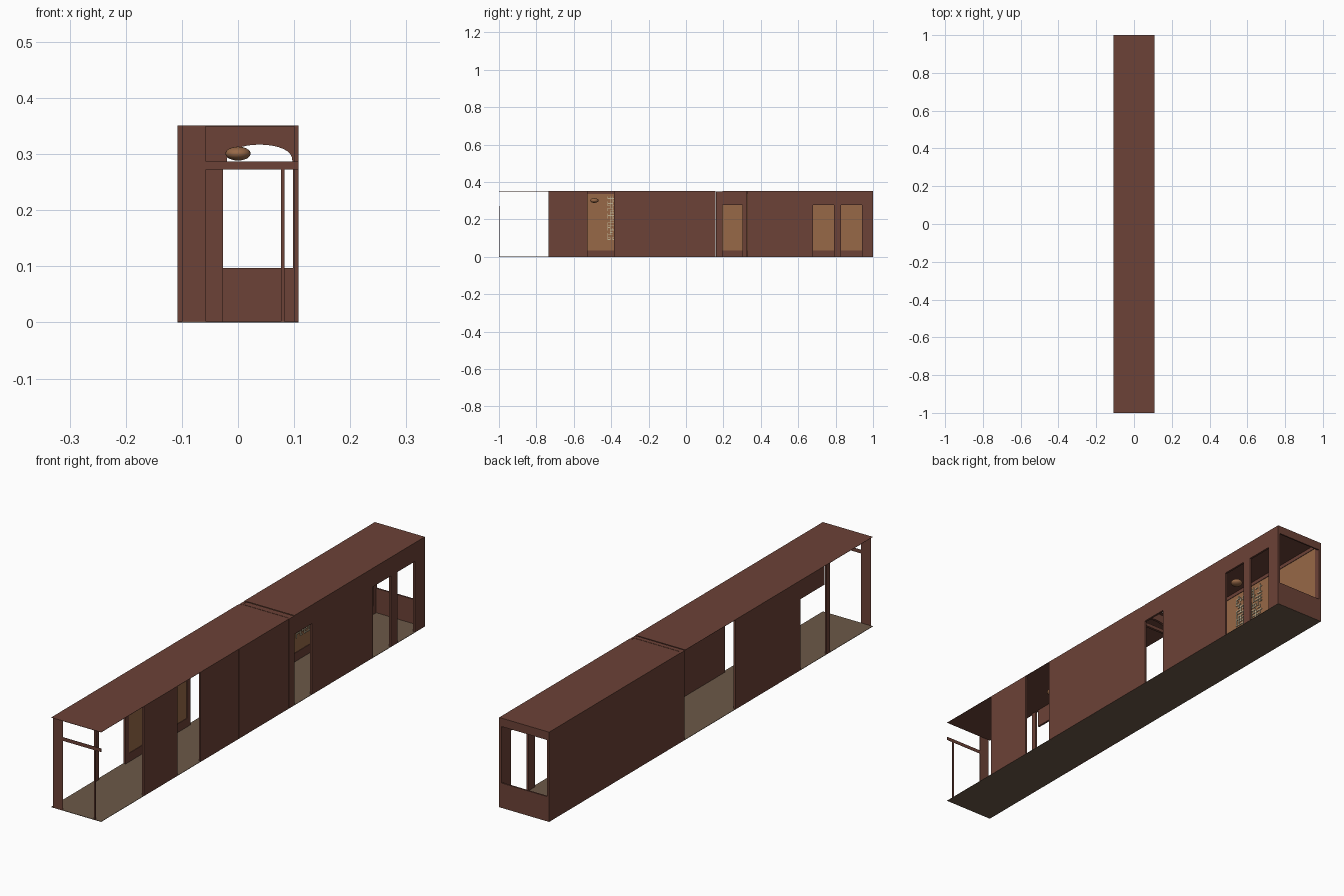
import bpy, bmesh, math, random

old = bpy.data.objects.get("Cube")
if old:
    bpy.data.objects.remove(old)
random.seed(4)


def material(name, r, g, b):
    m = bpy.data.materials.new(name)
    m.use_nodes = True
    m.diffuse_color = (r, g, b, 1)
    m.node_tree.nodes["Principled BSDF"].inputs["Base Color"].default_value = (r, g, b, 1)
    return m


brown = material("red brown", 0.15, 0.054, 0.038)
tan = material("tan wood", 0.31, 0.14, 0.063)
beige = material("floor beige", 0.15, 0.10, 0.065)
pale = material("pale lattice", 0.55, 0.46, 0.30)


def finish(name, bm, mat):
    bmesh.ops.recalc_face_normals(bm, faces=bm.faces)
    me = bpy.data.meshes.new(name)
    bm.to_mesh(me)
    bm.free()
    me.materials.append(mat)
    ob = bpy.data.objects.new(name, me)
    bpy.context.scene.collection.objects.link(ob)
    return ob


def boxes(name, parts, mat):
    """One object from boxes given as (x0, x1, y0, y1, z0, z1)."""
    bm = bmesh.new()
    for x0, x1, y0, y1, z0, z1 in parts:
        vs = bmesh.ops.create_cube(bm, size=1)["verts"]
        for v in vs:
            v.co.x = x1 if v.co.x > 0 else x0
            v.co.y = y1 if v.co.y > 0 else y0
            v.co.z = z1 if v.co.z > 0 else z0
    return finish(name, bm, mat)


W, H, T = 0.108, 0.351, 0.008      # half width, height, wall thickness
IN = W - T
DOOR = 0.278                       # underside of the door lintels

# Floor and the roof in two lengths with a joint strip
boxes("floor", [(-W, W, -1, 1, 0, 0.0015)], beige)
boxes("roof_front", [(-W, W, -1, 0.158, H - 0.001, H)], brown)
boxes("roof_joint", [(-W, W, 0.158, 0.194, H - 0.003, H - 0.002)], brown)
boxes("roof_back", [(-W, W, 0.194, 1, H - 0.001, H)], brown)

# Left side wall: solid lengths, then lintels over the doorways
left = [(-0.735, -0.527), (-0.385, -0.15), (-0.149, 0.158), (0.16, 0.194),
        (0.303, 0.327), (0.328, 0.68), (0.79, 0.83), (0.94, 1)]
boxes("left_wall", [(IN, W, a, b, 0, H - 0.001) for a, b in left], brown)
boxes("left_lintels", [(IN, W, a, b, DOOR, H - 0.001)
                       for a, b in [(0.194, 0.303), (0.68, 0.79), (0.83, 0.94)]], brown)

# Right side wall with a doorway near the front
right = [(-0.554, -0.152), (0.164, 1)]
boxes("right_wall", [(-W, -IN - 0.002, a, b, 0, H - 0.001) for a, b in right], brown)
boxes("right_lintel", [(-W, -IN, -0.70, -0.554, DOOR, H - 0.001)], brown)
boxes("right_door_post", [(-W, -IN, -0.735, -0.715, 0, H - 0.001)], brown)

# Tan panels lining the right wall, framed by skirting, top rail and stiles
panels, trim = [], []
for a, b in right:
    panels.append((-IN - 0.002, -IN, a + 0.022, b - 0.022, 0.035, 0.335))
    trim += [(-IN - 0.002, -IN + 0.002, a, b, 0, 0.035),
             (-IN - 0.002, -IN + 0.002, a, b, 0.335, H - 0.001),
             (-IN - 0.002, -IN + 0.002, a, a + 0.022, 0.035, 0.335),
             (-IN - 0.002, -IN + 0.002, b - 0.022, b, 0.035, 0.335)]
boxes("wall_panels", panels, tan)
boxes("wall_trim", trim, brown)


# Fretwork screens on the panels
def fretwork(name, y0, width, z0, height, cell=0.0129, bar=0.004):
    ny, nz = round(width / cell), round(height / cell)
    x0, x1 = -IN, -IN + 0.003
    parts = []
    for i in range(ny):
        for j in range(nz):
            y, z = y0 + i * cell, z0 + j * cell
            if random.random() < 0.65:
                parts.append((x0, x1, y, y + cell, z, z + bar))
            if random.random() < 0.65:
                parts.append((x0, x1, y, y + bar, z, z + cell))
    boxes(name, parts, pale)


fretwork("front_fretwork", -0.42, 0.155, 0.09, 0.23)
fretwork("back_fretwork", 0.50, 0.155, 0.09, 0.23)

# Open front end: broad corner board, cross rail and a slim post
boxes("front_corner_board", [(-IN, -0.057, -1, -0.999, 0, H - 0.001)], brown)
boxes("front_rail", [(-0.057, W, -1, -0.999, 0.273, 0.287)], brown)
boxes("front_slim_post", [(0.077, 0.083, -1, -0.997, 0, 0.273)], brown)

# Back end: low panel, header and side frames around the window
boxes("back_end", [(-W, W, 0.994, 1, 0, 0.097), (-W, W, 0.994, 1, 0.318, H - 0.001),
                   (-W, -0.098, 0.994, 1, 0.097, 0.318),
                   (0.098, W, 0.994, 1, 0.097, 0.318)], brown)

# Partition inside with a doorway and an arched transom
boxes("partition_frame", [(-IN, -0.027, 0.168, 0.178, 0, 0.273),
                          (-IN, IN, 0.168, 0.178, 0.273, 0.287)], brown)
cx, rx, rise, base = 0.0385, 0.0585, 0.03, 0.287
outline = [(-IN, base), (-IN, H - 0.001), (IN, H - 0.001), (IN, base)]
for i in range(17):
    t = math.pi * i / 16
    outline.append((cx + rx * math.cos(t), base + rise * math.sin(t) ** 0.8))
bm = bmesh.new()
face = bm.faces.new([bm.verts.new((x, 0.168, z)) for x, z in outline])
ext = bmesh.ops.extrude_face_region(bm, geom=[face])["geom"]
bmesh.ops.translate(bm, vec=(0, 0.01, 0),
                    verts=[v for v in ext if isinstance(v, bmesh.types.BMVert)])
bmesh.ops.triangulate(bm, faces=[f for f in bm.faces if len(f.verts) > 4])
finish("arched_transom", bm, brown)

# Flattened ceiling lamps
for name, y in (("front_lamp", -0.49), ("back_lamp", 0.62)):
    bm = bmesh.new()
    bmesh.ops.create_uvsphere(bm, u_segments=24, v_segments=12, radius=0.0225)
    for v in bm.verts:
        v.co = (v.co.x, v.co.y + y, v.co.z * 0.55 + 0.301)
    for f in bm.faces:
        f.smooth = True
    finish(name, bm, tan)
